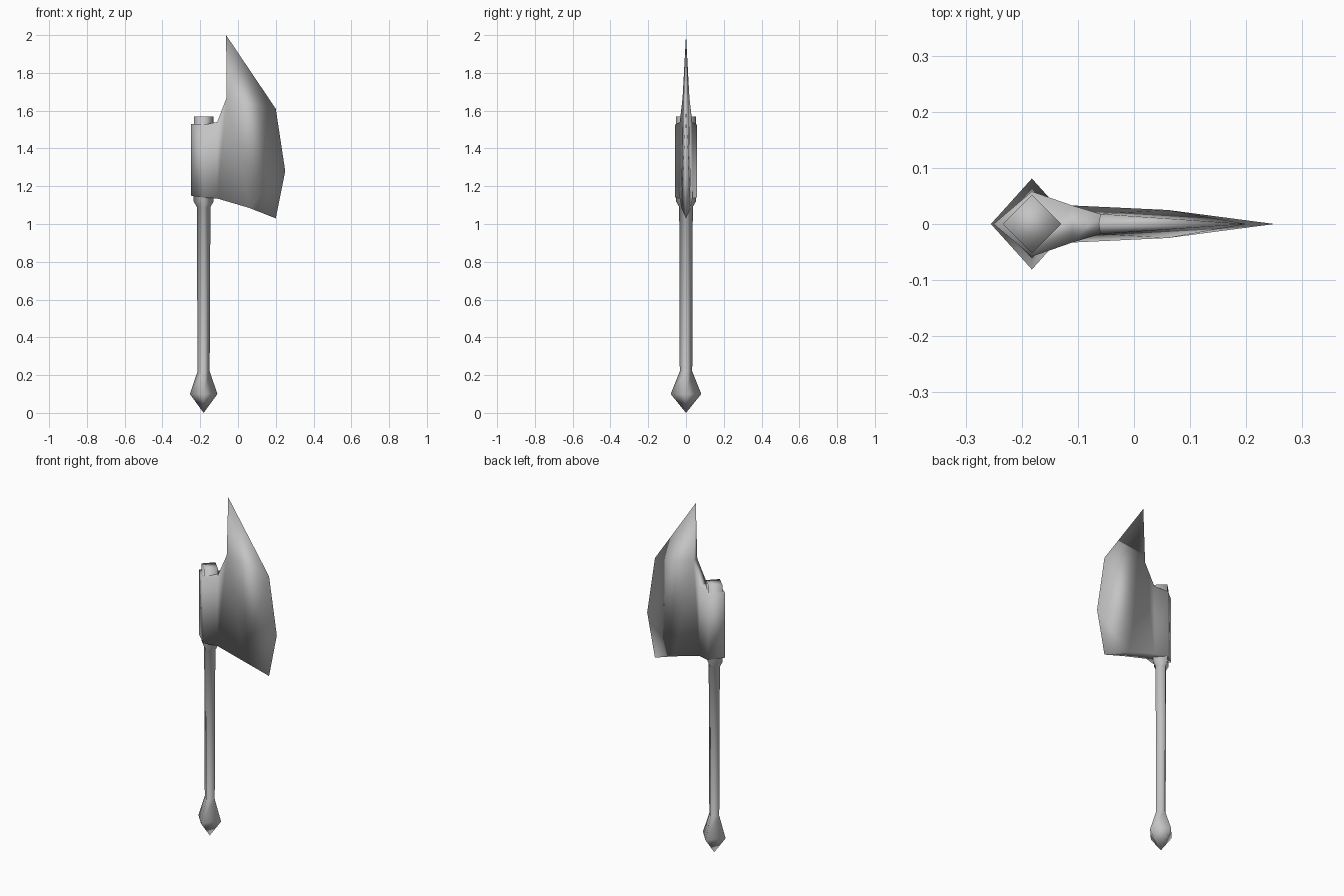
import bpy

if "Cube" in bpy.data.objects:
    bpy.data.objects.remove(bpy.data.objects["Cube"])

AXIS_X = -0.182  # centre line of the shaft

steel = bpy.data.materials.new("grey steel")
steel.diffuse_color = (0.55, 0.55, 0.55, 1)
steel.use_nodes = True
steel.node_tree.nodes["Principled BSDF"].inputs["Base Color"].default_value = steel.diffuse_color


def make_object(name, verts, faces):
    mesh = bpy.data.meshes.new(name)
    mesh.from_pydata(verts, [], faces)
    mesh.materials.append(steel)
    mesh.shade_smooth()
    obj = bpy.data.objects.new(name, mesh)
    bpy.context.collection.objects.link(obj)
    return obj


# Shaft: diamond rings (z, x radius, y radius) from pommel point to top cap
rings = [(0.10, 0.073, 0.081), (0.22, 0.032, 0.033), (1.09, 0.036, 0.036),
         (1.12, 0.053, 0.053), (1.57, 0.052, 0.052)]
verts = [(AXIS_X, 0, 0)]
for z, rx, ry in rings:
    verts += [(AXIS_X + rx, 0, z), (AXIS_X, ry, z),
              (AXIS_X - rx, 0, z), (AXIS_X, -ry, z)]
faces = []
for i in range(4):
    j = (i + 1) % 4
    faces.append((0, 1 + j, 1 + i))
    for r in range(len(rings) - 1):
        a, b = 1 + 4 * r, 5 + 4 * r
        faces.append((a + i, a + j, b + j, b + i))
faces.append(tuple(range(len(verts) - 4, len(verts))))
make_object("handle", verts, faces)

# Axe head: vertices on the centre plane
centre = {
    "back_low": (-0.25, 1.15), "back_high": (-0.25, 1.53),
    "peak": (-0.063, 2.0), "edge_high": (0.2, 1.61),
    "edge_mid": (0.25, 1.28), "edge_low": (0.2, 1.03),
}
# Vertices mirrored to both cheeks: x, half thickness, z
cheek = {
    "socket_low": (-0.182, 0.058, 1.14), "socket_high": (-0.182, 0.058, 1.525),
    "neck_low": (-0.11, 0.033, 1.135), "neck_high": (-0.11, 0.033, 1.54),
    "beard": (0.06, 0.025, 1.085), "shoulder": (-0.06, 0.018, 1.67),
}
head, index = [], {}
for key, (x, z) in centre.items():
    index[key, -1] = index[key, 1] = len(head)
    head.append((x, 0, z))
for key, (x, y, z) in cheek.items():
    for side in (-1, 1):
        index[key, side] = len(head)
        head.append((x, side * y, z))

# Cheek faces, listed for the front and reversed for the back
cheek_faces = [
    ("back_low", "socket_low", "socket_high", "back_high"),
    ("socket_low", "neck_low", "neck_high", "socket_high"),
    ("neck_low", "shoulder", "neck_high"),
    ("neck_low", "beard", "shoulder"),
    ("shoulder", "beard", "edge_high"),
    ("shoulder", "edge_high", "peak"),
    ("beard", "edge_mid", "edge_high"),
    ("beard", "edge_low", "edge_mid"),
]
faces = []
for keys in cheek_faces:
    faces.append([index[k, -1] for k in keys])
    faces.append([index[k, 1] for k in reversed(keys)])


# Narrow strips that join both cheeks along the top and the underside
def bridge(a, b):
    loop = [index[a, -1], index[b, -1], index[b, 1], index[a, 1]]
    faces.append(list(dict.fromkeys(loop)))


for chain in (("back_high", "socket_high", "neck_high", "shoulder", "peak"),
              ("edge_low", "beard", "neck_low", "socket_low", "back_low")):
    for a, b in zip(chain, chain[1:]):
        bridge(a, b)
make_object("axe_head", head, faces)
